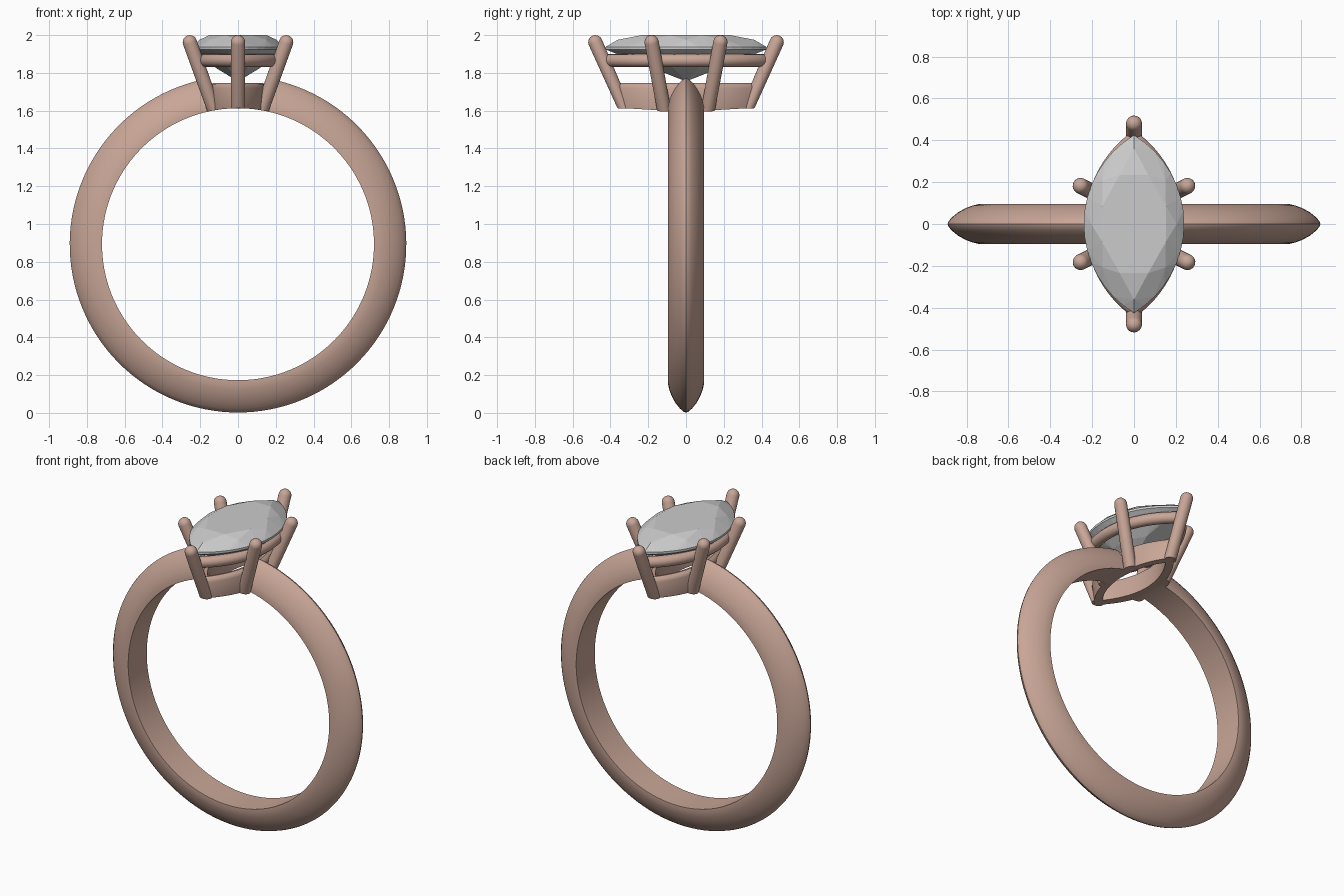
import bpy, bmesh
from math import sin, cos, pi, sqrt, acos, atan2, radians
from mathutils import Vector

if "Cube" in bpy.data.objects:
    bpy.data.objects.remove(bpy.data.objects["Cube"])

ZC, BORE = 0.893, 0.72          # finger hole centre height and radius

metal = bpy.data.materials.new("rose_metal")
metal.diffuse_color = (0.58, 0.38, 0.31, 1)
metal.use_nodes = True
metal.node_tree.nodes["Principled BSDF"].inputs["Base Color"].default_value = metal.diffuse_color


def finish(name, bm, smooth=None, mat=metal):
    bmesh.ops.recalc_face_normals(bm, faces=bm.faces)
    me = bpy.data.meshes.new(name)
    bm.to_mesh(me)
    bm.free()
    ob = bpy.data.objects.new(name, me)
    bpy.context.collection.objects.link(ob)
    if mat:
        me.materials.append(mat)
    if smooth:
        bpy.ops.object.select_all(action='DESELECT')
        ob.select_set(True)
        bpy.context.view_layer.objects.active = ob
        bpy.ops.object.shade_smooth_by_angle(angle=radians(smooth))
    return ob


def loft(rings, loop=False):
    """Skin a list of closed rings; cap the ends unless the rings form a loop."""
    bm = bmesh.new()
    vs = [[bm.verts.new(p) for p in r] for r in rings]
    n = len(vs[0])
    for i in range(len(vs) if loop else len(vs) - 1):
        a, b = vs[i], vs[(i + 1) % len(vs)]
        for k in range(n):
            bm.faces.new((a[k], a[(k + 1) % n], b[(k + 1) % n], b[k]))
    if not loop:
        bm.faces.new(vs[0])
        bm.faces.new(vs[-1])
    return bm


def clamp_to_bore(bm):
    """Trim undersides to the curve of the finger hole."""
    for v in bm.verts:
        if v.co.z < ZC + sqrt(BORE ** 2 - v.co.x ** 2):
            v.co.z = ZC + sqrt(BORE ** 2 - v.co.x ** 2)


def marquise(a, b, t, d=0.0):
    """Point on a two-arc marquise outline offset by d; t runs 0..2, tips at 0 and 1."""
    R = (a * a + b * b) / (2 * a)
    c = R - a
    th = acos(c / (R + d))
    side, u = (1, t) if t < 1 else (-1, t - 1)
    ang = -th + 2 * th * u
    return Vector((side * ((R + d) * cos(ang) - c), side * (R + d) * sin(ang), 0))


def rail(name, a, b, section, n=24):
    rings = []
    for i in range(2 * n):
        ring = []
        for d, z in section:
            p = marquise(a, b, i / n, d)
            p.z = z
            ring.append(p)
        rings.append(ring)
    bm = loft(rings, loop=True)
    clamp_to_bore(bm)
    finish(name, bm, 40)


# band: knife-edge section swept round, open under the setting
half = [(0.095, 0.72), (0.095, 0.742), (0.088, 0.772), (0.075, 0.806),
        (0.056, 0.84), (0.032, 0.87), (0.012, 0.887)]
prof = half + [(0, 0.891)] + [(-y, r) for y, r in reversed(half)]
gap, N = atan2(0.135, 0.80), 120
rings = []
for i in range(N + 1):
    g = gap + (2 * pi - 2 * gap) * i / N
    rings.append([(r * sin(g), y, ZC + r * cos(g)) for y, r in prof])
finish("band", loft(rings), 35)

# lower rail: tall bevelled strip leaning outward; upper rail: round wire
rail("lower_rail", 0.125, 0.335,
     [(-0.03, 1.58), (0.018, 1.58), (0.03, 1.72), (0.022, 1.738),
      (0.005, 1.747), (-0.015, 1.742), (-0.025, 1.72)])
rail("upper_rail", 0.20, 0.405,
     [(0.035 * cos(k * pi / 6), 1.866 + 0.035 * sin(k * pi / 6)) for k in range(12)])


def prong(name, foot, tip, r=0.038, n=20):
    foot, tip = Vector(foot), Vector(tip)
    ax = (tip - foot).normalized()
    u = ax.orthogonal().normalized()
    w = ax.cross(u)
    stations = [(foot, r)]
    for k in range(6):
        a = k * pi / 2 / 5.3
        stations.append((tip + ax * r * sin(a), r * cos(a)))
    bm = loft([[c + (u * cos(2 * pi * k / n) + w * sin(2 * pi * k / n)) * s
                for k in range(n)] for c, s in stations])
    clamp_to_bore(bm)
    finish(name, bm, 50)


# six prongs
for sy, yn in ((-1, "front"), (1, "back")):
    prong(yn + "_tip_prong", (0, sy * 0.328, 1.605), (0, sy * 0.48, 1.962))
    for sx, xn in ((-1, "left"), (1, "right")):
        prong(f"{yn}_{xn}_prong", (sx * 0.126, sy * 0.116, 1.595),
              (sx * 0.255, sy * 0.182, 1.962))

# stone: faceted hull of table, crown, girdle and pavilion outlines
A, B = 0.24, 0.425
bm = bmesh.new()


def outline(scale, z, count, shift=0.0):
    for i in range(count):
        p = marquise(A, B, ((i + shift) * 2 / count) % 2) * scale
        bm.verts.new((p.x, p.y, z))


outline(0.68, 2.0, 8, 0.5)
outline(0.85, 1.975, 8)
outline(1.0, 1.938, 32)
outline(1.0, 1.924, 32)
outline(0.5, 1.823, 8, 0.5)
bm.verts.new((0, 0, 1.755))
hull = bmesh.ops.convex_hull(bm, input=bm.verts)
bmesh.ops.delete(bm, geom=[v for v in bm.verts if not v.link_faces], context='VERTS')
bmesh.ops.dissolve_limit(bm, angle_limit=radians(1), verts=bm.verts, edges=bm.edges)
finish("marquise_stone", bm, mat=None)
